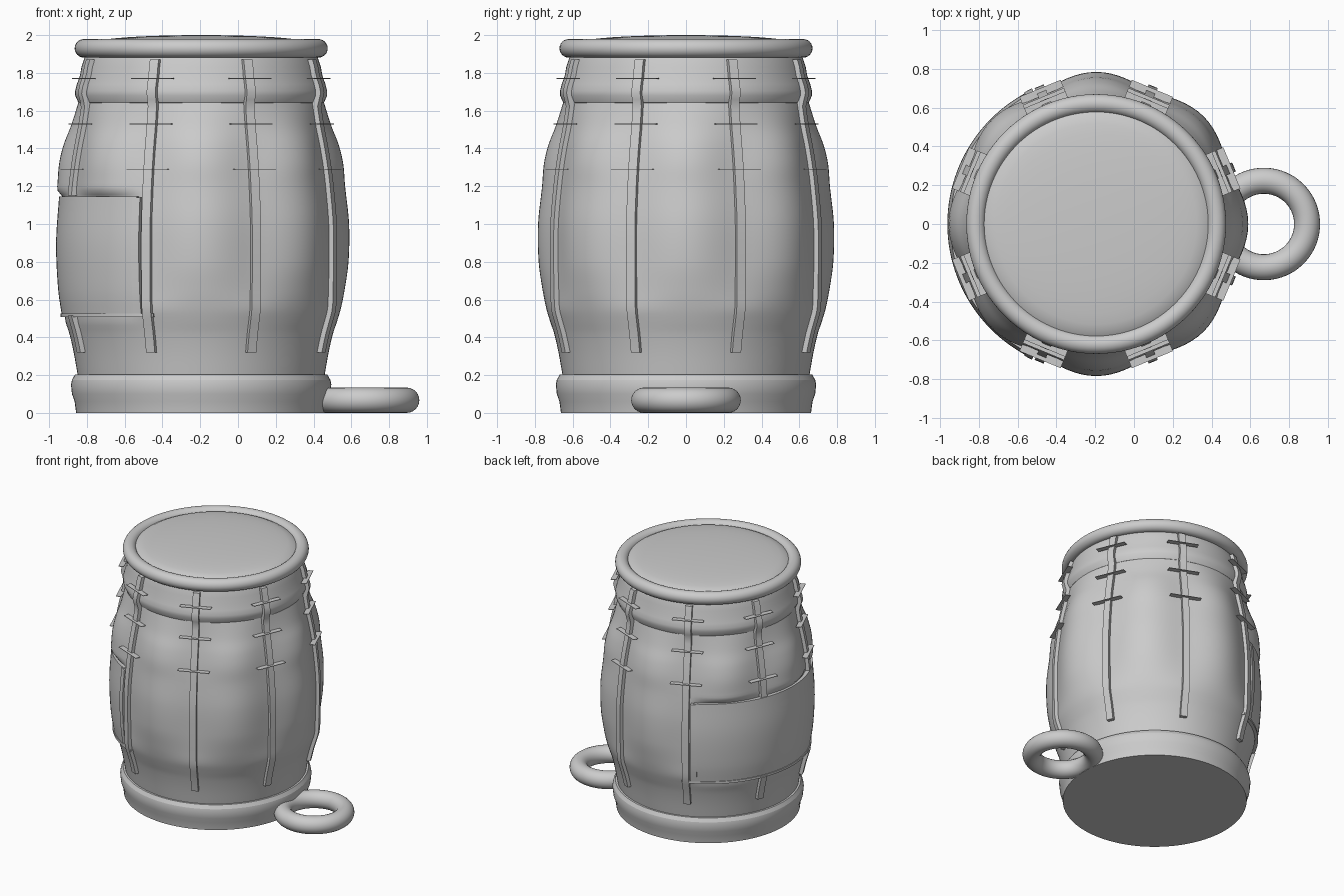
import bpy, bmesh, math
from math import sin, cos, radians, degrees, pi

cube = bpy.data.objects.get("Cube")
if cube:
    bpy.data.objects.remove(cube, do_unlink=True)

CX = -0.195     # barrel axis
SEGS = 128

grey = bpy.data.materials.new("plain grey")
grey.use_nodes = True
grey.diffuse_color = (0.6, 0.6, 0.6, 1)
grey.node_tree.nodes["Principled BSDF"].inputs["Base Color"].default_value = (0.6, 0.6, 0.6, 1)

# Barrel profile: height, radius at the seams, extra radius of the padded lobes
BODY = [(0.19, .652, 0), (.32, .675, 0), (.42, .698, 0), (.48, .716, .002),
        (.55, .735, .004), (.65, .739, .02), (.8, .742, .038), (1.0, .74, .043),
        (1.2, .722, .04), (1.32, .706, .046), (1.42, .688, .04), (1.52, .667, .022),
        (1.66, .645, 0)]
# Upper band profile: radius, height
BAND = [(.635, 1.635), (.65, 1.642), (.667, 1.68), (.667, 1.705), (.658, 1.74),
        (.642, 1.785), (.634, 1.83), (.618, 1.88), (.6, 1.93)]


def smooth(a, b, t):
    t = max(0, min(1, (t - a) / (b - a)))
    return t * t * (3 - 2 * t)


def sample(table, z):
    """Smooth curve through a table of (height, values...)."""
    n = len(table)
    i = max(j for j in range(n - 1) if j == 0 or table[j][0] <= z)
    p = [table[max(0, min(n - 1, i + k))] for k in (-1, 0, 1, 2)]
    h = p[2][0] - p[1][0]
    t = max(0, min(1, (z - p[1][0]) / h))
    out = []
    for c in range(1, len(table[0])):
        m1 = (p[2][c] - p[0][c]) / (p[2][0] - p[0][0]) * h
        m2 = (p[3][c] - p[1][c]) / (p[3][0] - p[1][0]) * h
        out.append((2*t**3 - 3*t*t + 1) * p[1][c] + (t**3 - 2*t*t + t) * m1
                   + (3*t*t - 2*t**3) * p[2][c] + (t**3 - t*t) * m2)
    return out


def body_radius(angle, z):
    seam, lobe = sample(BODY, z)
    deg = degrees(angle) % 360
    under_panel = ((1 - smooth(60, 66, abs(deg - 180)))
                   * smooth(.47, .54, z) * (1 - smooth(1.12, 1.19, z)))
    wave = 0.5 + 0.5 * cos(8 * angle)
    return seam + lobe * wave ** 0.8 * (1 - under_panel) - 0.008 * under_panel


def seam_radius(z):
    if z > 1.64:
        table = sorted((h, r) for r, h in BAND)
        return sample(table, z)[0]
    return sample(BODY, z)[0]


def finish(name, bm, angle=35):
    bmesh.ops.remove_doubles(bm, verts=bm.verts, dist=1e-5)
    bmesh.ops.recalc_face_normals(bm, faces=bm.faces)
    me = bpy.data.meshes.new(name)
    bm.to_mesh(me)
    bm.free()
    ob = bpy.data.objects.new(name, me)
    bpy.context.collection.objects.link(ob)
    ob.location.x = CX
    me.materials.append(grey)
    bpy.ops.object.select_all(action='DESELECT')
    ob.select_set(True)
    bpy.context.view_layer.objects.active = ob
    bpy.ops.object.shade_smooth_by_angle(angle=radians(angle))
    return ob


def polar(r, a, z):
    return (r * cos(a), r * sin(a), z)


def skin(bm, rows, closed):
    """Join rows of points with quads."""
    grid = [[bm.verts.new(p) for p in row] for row in rows]
    n = len(grid[0])
    for low, high in zip(grid, grid[1:]):
        for j in range(n if closed else n - 1):
            k = (j + 1) % n
            bm.faces.new((low[j], low[k], high[k], high[j]))
    return grid


def lathe(name, profile, angle=35):
    bm = bmesh.new()
    grid = skin(bm, [[polar(r, 2 * pi * j / SEGS, z) for j in range(SEGS)]
                     for r, z in profile], True)
    if profile[0][1] == 0:
        bm.faces.new(grid[0])
    return finish(name, bm, angle)


def ring(name, x, z, major, minor):
    bpy.ops.mesh.primitive_torus_add(major_segments=96, minor_segments=24, location=(x, 0, z),
                                     major_radius=major, minor_radius=minor)
    ob = bpy.context.object
    ob.name = ob.data.name = name
    ob.data.materials.append(grey)
    bpy.ops.object.shade_smooth()


def strap(name, deg, z0, z1, width=.05, radius=seam_radius, lift=.027):
    """Flat strap lying on the barrel from height z0 to z1."""
    a, w = radians(deg), width / 2
    count = max(3, int((z1 - z0) / .035))
    rows = []
    for i in range(count + 1):
        z = z0 + (z1 - z0) * i / count
        r = radius(z)
        rows.append([(u * cos(a) - v * sin(a), u * sin(a) + v * cos(a), z)
                     for u, v in ((r - .03, -w), (r + lift, -w), (r + lift, w), (r - .03, w))])
    bm = bmesh.new()
    grid = skin(bm, rows, True)
    bm.faces.new(grid[0])
    bm.faces.new(grid[-1])
    finish(name, bm)


def stitch(name, deg, z):
    """Thin level plate crossing a strap."""
    bm = bmesh.new()
    bmesh.ops.create_cube(bm, size=1)
    r = seam_radius(z) + .027
    for v in bm.verts:
        v.co = (r + v.co.x * .04, v.co.y * .23, z + v.co.z * .004)
    finish(name, bm).rotation_euler.z = radians(deg)


# Padded barrel body
bm = bmesh.new()
LEVELS = [.19 + 1.47 * i / 70 for i in range(71)]
skin(bm, [[polar(body_radius(2 * pi * j / SEGS, z), 2 * pi * j / SEGS, z)
           for j in range(SEGS)] for z in LEVELS], True)
finish("barrel_body", bm)

# Bands, top rim, lid and floor ring
lathe("lower_band", [(.662, 0), (.67, .06), (.684, .1), (.689, .15), (.684, .175),
                     (.668, .203), (.64, .204)], 18)
lathe("upper_band", BAND, 25)
ring("top_rim", CX, 1.93, .621, .049)
lathe("lid", [(.6, 1.94), (.575, 1.955)] + [(.56 * cos(t * pi / 16), 1.96 + .04 * sin(t * pi / 16))
                                          for t in range(1, 9)])
ring("floor_ring", .67, .067, .223, .067)


# Wrapped panel on the right side
def panel_radius(z):
    return sample([(.52, .738), (.65, .757), (.9, .768), (1.15, .752)], z)[0]


def shell(name, d0, d1, z0, z1, radius, depth):
    """Curved solid sheet between two angles and two heights."""
    steps, levels = 48, 14
    bm = bmesh.new()
    heights = [z0 + (z1 - z0) * i / levels for i in range(levels + 1)]
    loop = [(radius(z), z) for z in heights] + [(radius(z) - depth, z) for z in reversed(heights)]
    rows = [[polar(r, radians(d0 + (d1 - d0) * i / steps), z) for r, z in loop]
            for i in range(steps + 1)]
    grid = skin(bm, rows, True)
    bm.faces.new(grid[0])
    bm.faces.new(grid[-1])
    finish(name, bm)


shell("side_panel", 117, 243, .52, 1.145, panel_radius, .05)
shell("panel_lower_edge", 110, 250, .508, .526, lambda z: .745, .04)
for side, deg in (("back", 117), ("front", 243)):
    strap("panel_edge_" + side, deg, .526, 1.14, .045, panel_radius, .006)

# Seam straps with three stitches each
for k in range(8):
    deg = 22.5 + 45 * k
    if k in (3, 4):   # interrupted by the panel
        strap(f"strap_upper_{k}", deg, 1.15, 1.87)
        strap(f"strap_lower_{k}", deg, .32, .515)
    else:
        strap(f"strap_{k}", deg, .32, 1.87)
    for n, z in enumerate((1.77, 1.53, 1.29)):
        stitch(f"stitch_{k}_{n}", deg, z)
